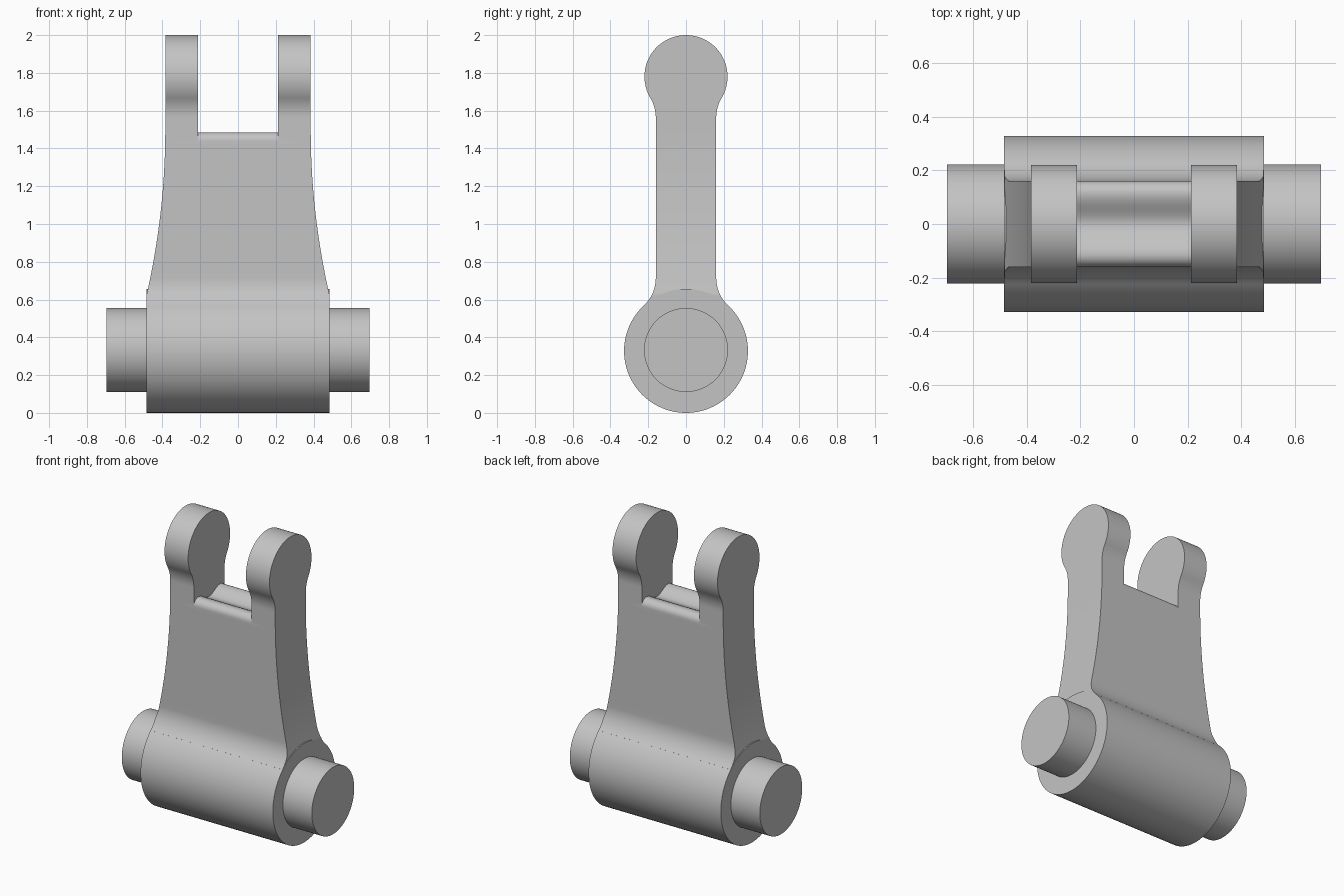
import bpy, bmesh, math

cube = bpy.data.objects.get("Cube")
if cube:
    bpy.data.objects.remove(cube)

# Key dimensions
BOSS_R, BOSS_Z, BOSS_X = 0.328, 0.328, 0.485
EYE_R, EYE_Z, EYE_X = 0.22, 1.78, 0.385
PIN_R, PIN_Z, PIN_X = 0.222, 0.333, 0.697
WEB_Y, FILLET_R, SLOT_X = 0.16, 0.2, 0.212
TAPER_START, TAPER_END = 0.62, 1.5

steel = bpy.data.materials.new("plain_grey")
steel.use_nodes = True
steel.diffuse_color = (0.55, 0.55, 0.55, 1)
steel.node_tree.nodes["Principled BSDF"].inputs["Base Color"].default_value = (0.55, 0.55, 0.55, 1)


def make_object(name, bm):
    bmesh.ops.recalc_face_normals(bm, faces=bm.faces)
    mesh = bpy.data.meshes.new(name)
    bm.to_mesh(mesh)
    bm.free()
    mesh.materials.append(steel)
    obj = bpy.data.objects.new(name, mesh)
    bpy.context.collection.objects.link(obj)
    return obj


def activate(obj):
    bpy.ops.object.select_all(action="DESELECT")
    obj.select_set(True)
    bpy.context.view_layer.objects.active = obj


def smooth(obj):
    activate(obj)
    bpy.ops.object.shade_smooth_by_angle(angle=math.radians(30))


def extrude_x(name, outline, half):
    """Extrude a (y, z) outline symmetrically along x."""
    bm = bmesh.new()
    face = bm.faces.new([bm.verts.new((-half, y, z)) for y, z in outline])
    moved = bmesh.ops.extrude_face_region(bm, geom=[face])["geom"]
    verts = [g for g in moved if isinstance(g, bmesh.types.BMVert)]
    bmesh.ops.translate(bm, verts=verts, vec=(2 * half, 0, 0))
    return make_object(name, bm)


def round_bar(name, radius, z, half, count=96):
    turns = [2 * math.pi * i / count for i in range(count)]
    ring = [(radius * math.cos(t), z + radius * math.sin(t)) for t in turns]
    smooth(extrude_x(name, ring, half))


def half_width(z):
    """Flank curve: wide at the boss, tangent to the straight prongs."""
    drop = max(0, TAPER_END - z) / (TAPER_END - TAPER_START)
    return min(BOSS_X - 0.001, EYE_X + (BOSS_X - EYE_X) * drop ** 2)


def fillet(radius, centre, side, steps=14):
    """Half-depth stations of the arc between a round end and the flat web."""
    cy = WEB_Y + FILLET_R
    dz = math.sqrt((radius + FILLET_R) ** 2 - cy ** 2)
    sweep = math.atan2(dz, cy)
    return [(cy - FILLET_R * math.cos(a), centre + side * (dz - FILLET_R * math.sin(a)))
            for a in (sweep * (1 - i / steps) for i in range(steps + 1))], sweep


# Side profile as (half depth, height) stations from bottom to top
lower, _ = fillet(BOSS_R, BOSS_Z, 1)
upper, sweep = fillet(EYE_R, EYE_Z, -1)
stations = [(0.2, 0.45)] + lower
z0, z1 = lower[-1][1], upper[-1][1]
stations += [(WEB_Y, z0 + (z1 - z0) * i / 24) for i in range(1, 24)]
stations += upper[::-1]
for i in range(1, 41):
    a = -sweep + (math.pi / 2 - 0.01 + sweep) * i / 40
    stations.append((EYE_R * math.cos(a), EYE_Z + EYE_R * math.sin(a)))

# Fork body: rectangular rings lofted through the stations
bm = bmesh.new()
rings = []
for y, z in stations:
    x = half_width(z)
    rings.append([bm.verts.new((sx * x, sy * y, z))
                  for sx, sy in ((-1, -1), (1, -1), (1, 1), (-1, 1))])
for a, b in zip(rings, rings[1:]):
    for i in range(4):
        j = (i + 1) % 4
        bm.faces.new((a[i], a[j], b[j], b[i]))
bm.faces.new(rings[0])
bm.faces.new(rings[-1])
fork = make_object("fork_body", bm)

# Slot between the prongs, with a dished floor and rounded lips
LIP, LOW, HIGH = 0.115, 1.445, 1.485
half_floor = []
for i in range(13):
    y = LIP * i / 12
    half_floor.append((y, LOW + (HIGH - LOW) * (1 - math.cos(math.pi * y / LIP)) / 2))
for i in range(1, 10):
    a = math.pi / 2 * (1 - i / 9)
    half_floor.append((LIP + (WEB_Y - LIP) * math.cos(a), HIGH - 0.045 * (1 - math.sin(a))))
half_floor += [(0.3, 1.44), (0.3, 2.1)]
outline = [(-y, z) for y, z in half_floor[:0:-1]] + half_floor
cutter = extrude_x("slot_cutter", outline, SLOT_X)
cutter.hide_render = True
cut = fork.modifiers.new("slot", "BOOLEAN")
cut.operation = "DIFFERENCE"
cut.solver = "EXACT"
cut.object = cutter
activate(fork)
bpy.ops.object.modifier_apply(modifier=cut.name)
bpy.data.objects.remove(cutter)
smooth(fork)

# Wide boss and the pin passing through it
round_bar("boss", BOSS_R, BOSS_Z, BOSS_X)
round_bar("pivot_pin", PIN_R, PIN_Z, PIN_X)
